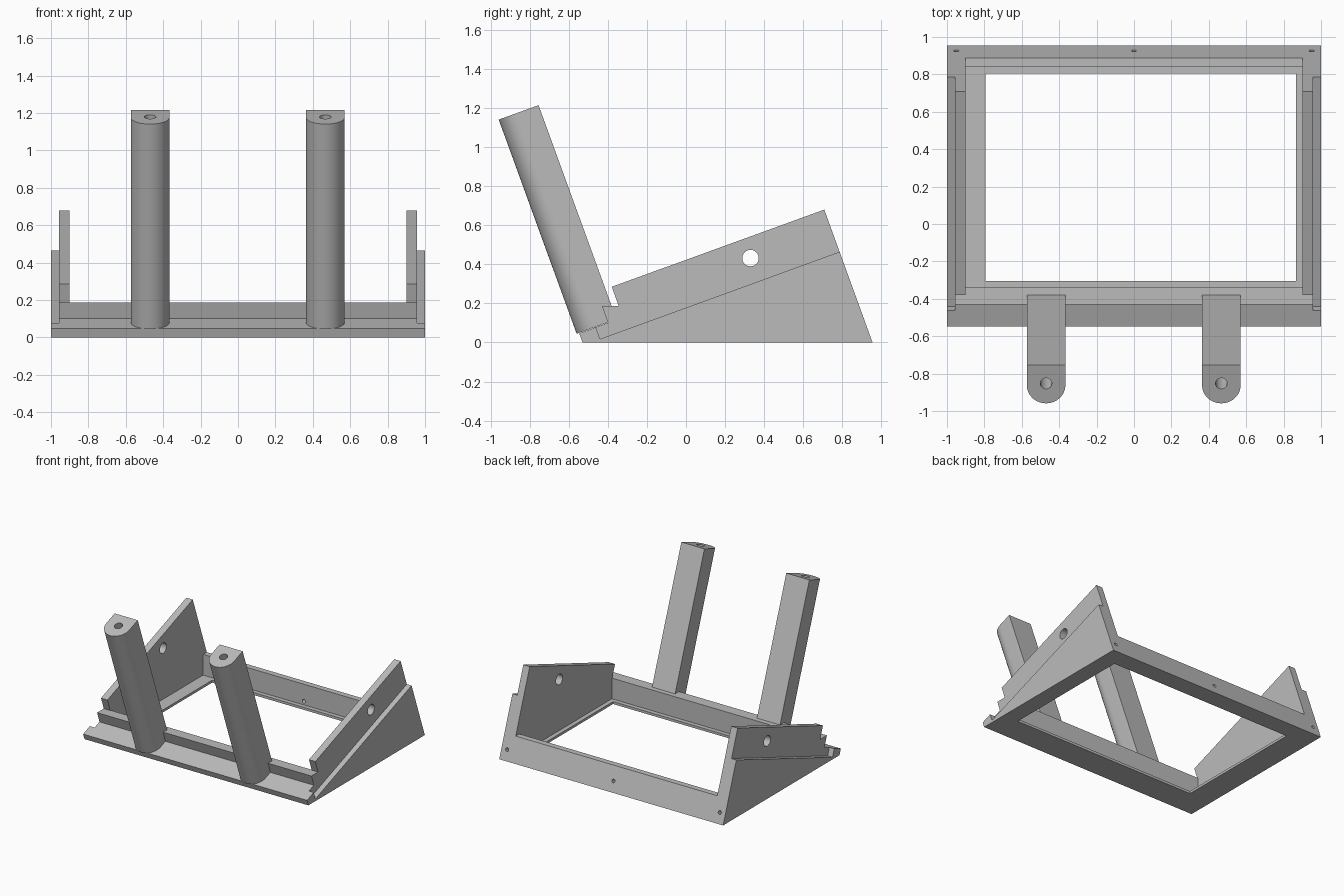
import bpy, bmesh, math
from mathutils import Matrix

if "Cube" in bpy.data.objects:
    bpy.data.objects.remove(bpy.data.objects["Cube"])

TILT = math.radians(20)
grey = bpy.data.materials.new("plain grey")
grey.diffuse_color = (0.5, 0.5, 0.5, 1)
grey.use_nodes = True
grey.node_tree.nodes["Principled BSDF"].inputs["Base Color"].default_value = grey.diffuse_color


def prism(name, pts, start, vec):
    """Extrude a closed 3D outline; start maps 2D points to 3D."""
    bm = bmesh.new()
    face = bm.faces.new([bm.verts.new(start(a, b)) for a, b in pts])
    new = bmesh.ops.extrude_face_region(bm, geom=[face])["geom"]
    bmesh.ops.translate(bm, vec=vec, verts=[g for g in new if isinstance(g, bmesh.types.BMVert)])
    bmesh.ops.recalc_face_normals(bm, faces=bm.faces)
    me = bpy.data.meshes.new(name)
    bm.to_mesh(me)
    bm.free()
    me.materials.append(grey)
    ob = bpy.data.objects.new(name, me)
    bpy.context.collection.objects.link(ob)
    return ob


def side_prism(name, pts, x0, x1):
    return prism(name, pts, lambda y, z: (x0, y, z), (x1 - x0, 0, 0))


def box(name, x0, x1, y0, y1, z0, z1):
    return side_prism(name, [(y0, z0), (y1, z0), (y1, z1), (y0, z1)], x0, x1)


def rod(name, r, length, matrix, n=32):
    pts = [(r * math.cos(2 * math.pi * i / n), r * math.sin(2 * math.pi * i / n)) for i in range(n)]
    ob = prism(name, pts, lambda a, b: (a, b, -length / 2), (0, 0, length))
    ob.data.transform(matrix)
    return ob


def cut(target, cutter):
    mod = target.modifiers.new("cut", 'BOOLEAN')
    mod.operation, mod.solver, mod.object = 'DIFFERENCE', 'EXACT', cutter
    bpy.context.view_layer.objects.active = target
    bpy.ops.object.modifier_apply(modifier=mod.name)
    bpy.data.objects.remove(cutter)


def smooth(ob):
    bpy.ops.object.select_all(action='DESELECT')
    ob.select_set(True)
    bpy.context.view_layer.objects.active = ob
    bpy.ops.object.shade_smooth_by_angle(angle=math.radians(30))


# Wedge frame: full-width side profile, then hollowed out
frame = side_prism("wedge_frame", [
    (-0.53, 0), (0.955, 0), (0.708, 0.68), (-0.38, 0.285), (-0.345, 0.187),
    (-0.43, 0.187), (-0.4, 0.101), (-0.547, 0.047)], -1, 1)

# Step along the outside of both cheeks
for s in (-1, 1):
    cut(frame, side_prism("step_cutter", [
        (-0.44, 0.018), (1.0, 0.542), (1.0, 0.9), (-0.761, 0.9)], s * 0.957, s * 1.1))

# Space between cheeks above the rails, cavity, and bottom window
cut(frame, box("upper_cutter", -0.9, 0.9, -0.6, 1.2, 0.187, 1.2))
cut(frame, box("cavity_cutter", -0.9, 0.9, -0.34, 0.84, 0.02, 0.5))
cut(frame, box("window_cutter", -0.795, 0.865, -0.305, 0.805, -0.1, 0.1))

# Cheek holes
across = Matrix.Rotation(math.pi / 2, 4, 'Y')
cut(frame, rod("cheek_hole_cutter", 0.042, 3, Matrix.Translation((0, 0.33, 0.432)) @ across))

# Screw holes in the sloping back
back_axis = Matrix.Rotation(math.pi / 2 + TILT, 4, 'X')
for x in (-0.95, 0, 0.95):
    cut(frame, rod("screw_hole_cutter", 0.014, 0.34,
                   Matrix.Translation((x, 0.926, 0.08)) @ back_axis, 16))
smooth(frame)

# Leaning posts: flat back, round front, blind hole in the top
R, DEPTH, LENGTH = 0.103, 0.217, 1.166
outline = [(R, DEPTH), (-R, DEPTH)]
outline += [(-R * math.cos(math.pi * i / 24), R - R * math.sin(math.pi * i / 24)) for i in range(25)]
for side, x in (("left", -0.47), ("right", 0.467)):
    post = prism(side + "_post", outline, lambda a, b: (a, b, 0), (0, 0, LENGTH))
    cut(post, rod("post_hole_cutter", 0.031, 0.5, Matrix.Translation((0, 0.113, LENGTH))))
    post.data.transform(Matrix.Translation((x, -0.56, 0.045)) @ Matrix.Rotation(TILT, 4, 'X'))
    smooth(post)
